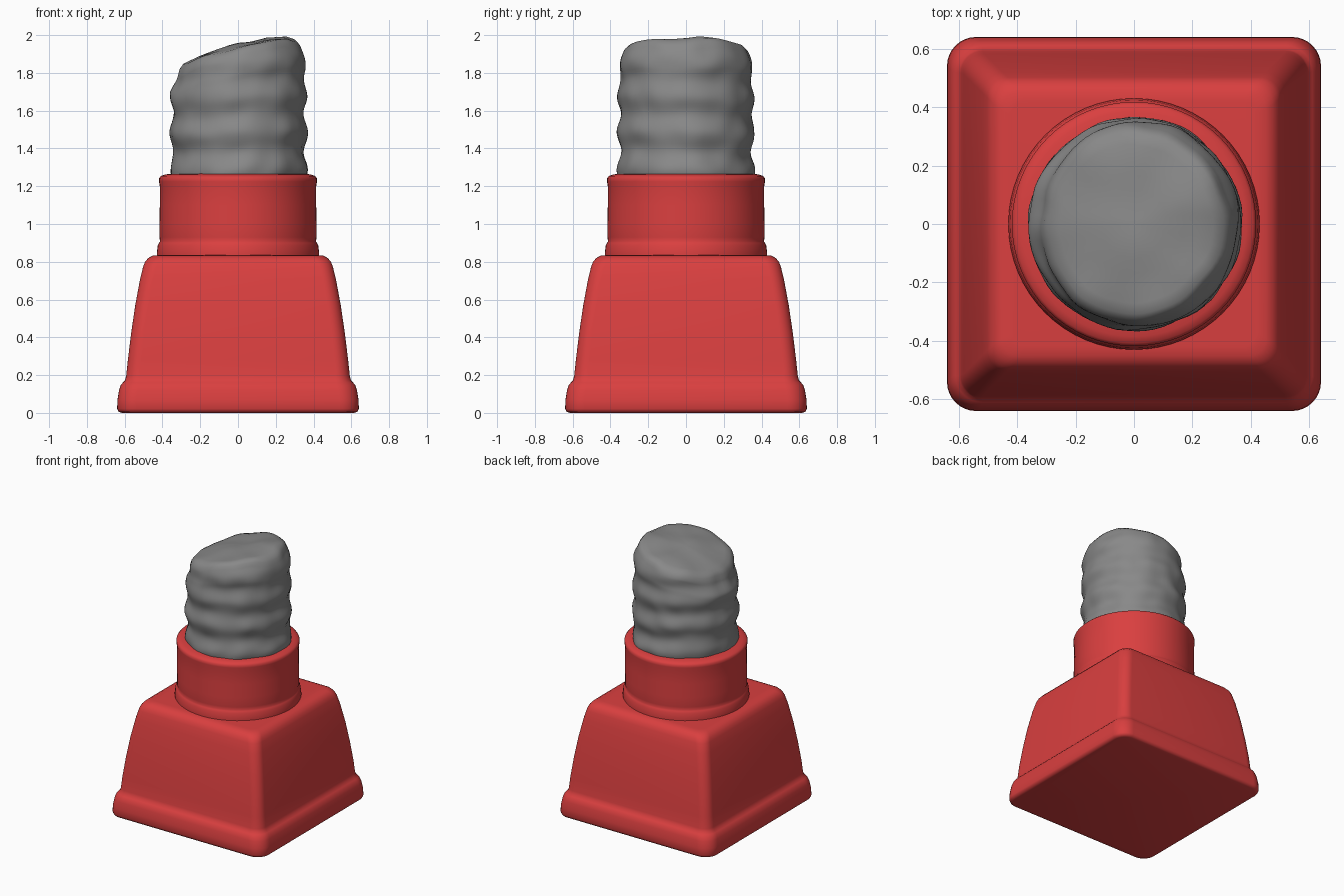
import bpy, bmesh, math
from mathutils import Vector, noise

if "Cube" in bpy.data.objects:
    bpy.data.objects.remove(bpy.data.objects["Cube"], do_unlink=True)


def make_material(name, color):
    mat = bpy.data.materials.new(name)
    mat.use_nodes = True
    mat.diffuse_color = color
    mat.node_tree.nodes["Principled BSDF"].inputs["Base Color"].default_value = color
    return mat


red = make_material("red plastic", (0.70, 0.05, 0.05, 1))
grey = make_material("stone grey", (0.25, 0.25, 0.25, 1))


def loft(name, rings, mat, angle):
    """Skin a stack of equal-length closed rings and cap both ends."""
    bm = bmesh.new()
    loops = [[bm.verts.new(p) for p in ring] for ring in rings]
    n = len(loops[0])
    for low, high in zip(loops, loops[1:]):
        for i in range(n):
            j = (i + 1) % n
            bm.faces.new((low[i], low[j], high[j], high[i]))
    bm.faces.new(loops[0][::-1])
    bm.faces.new(loops[-1])
    mesh = bpy.data.meshes.new(name)
    bm.to_mesh(mesh)
    bm.free()
    mesh.materials.append(mat)
    obj = bpy.data.objects.new(name, mesh)
    bpy.context.collection.objects.link(obj)
    bpy.ops.object.select_all(action='DESELECT')
    obj.select_set(True)
    bpy.context.view_layer.objects.active = obj
    bpy.ops.object.shade_smooth_by_angle(angle=math.radians(angle))
    return obj


def circle(r, z, n=64):
    return [(r * math.cos(a), r * math.sin(a), z)
            for a in (math.tau * i / n for i in range(n))]


def rounded_square(half, radius, z, steps=8):
    pts = []
    for corner in range(4):
        mid = math.pi / 4 + corner * math.pi / 2
        cx = math.copysign(half - radius, math.cos(mid))
        cy = math.copysign(half - radius, math.sin(mid))
        for k in range(steps + 1):
            a = (corner + k / steps) * math.pi / 2
            pts.append((cx + radius * math.cos(a), cy + radius * math.sin(a), z))
    return pts


# Square foot with a rounded lip and tapering body: half width, corner radius, height
base_profile = [
    (0.615, 0.08, 0), (0.632, 0.09, 0.006), (0.64, 0.10, 0.022), (0.638, 0.10, 0.07),
    (0.63, 0.10, 0.12), (0.622, 0.10, 0.145), (0.61, 0.09, 0.16), (0.598, 0.08, 0.172),
    (0.592, 0.075, 0.195), (0.583, 0.07, 0.28), (0.566, 0.07, 0.42), (0.544, 0.07, 0.57),
    (0.518, 0.07, 0.71), (0.502, 0.07, 0.775), (0.492, 0.07, 0.80), (0.475, 0.07, 0.82),
    (0.452, 0.06, 0.832), (0.42, 0.05, 0.835)]
loft("square_base", [rounded_square(*p) for p in base_profile], red, 50)

# Round collar with a stepped flange and a softly domed rim
collar_profile = [
    (0.43, 0.82), (0.43, 0.845), (0.425, 0.885), (0.418, 0.90), (0.413, 0.908),
    (0.416, 0.93), (0.416, 1.0), (0.414, 1.1), (0.414, 1.2), (0.418, 1.225),
    (0.418, 1.243), (0.408, 1.254), (0.385, 1.262), (0.34, 1.268), (0.2, 1.27)]
loft("round_collar", [circle(r, z) for r, z in collar_profile], red, 50)


# Rough stem: ribbed sides and a slanted, lumpy broken top
crown = [(-0.36, 1.80), (-0.30, 1.84), (-0.18, 1.90), (0.0, 1.955),
         (0.15, 1.982), (0.26, 1.988), (0.38, 1.94)]


def crown_height(x, y):
    x = max(-0.359, min(0.379, x))
    for (x0, z0), (x1, z1) in zip(crown, crown[1:]):
        if x <= x1:
            z = z0 + (z1 - z0) * (x - x0) / (x1 - x0)
            break
    return z - 0.25 * y * y + 0.012 * noise.noise(Vector((x * 6, y * 6, 2)))


def stem_ring(z):
    ring = []
    for i in range(72):
        a = math.tau * i / 72
        c, s = math.cos(a), math.sin(a)
        top = crown_height(0.34 * c, 0.34 * s) - 0.035
        h = 1.22 + (top - 1.22) * z
        rib = 0.009 * math.cos((h - 1.285 + 0.012 * math.sin(2 * a)) * math.tau / 0.195)
        lump = 0.011 * noise.noise(Vector((c * 3, s * 3, h * 9)))
        r = 0.354 + rib + lump - 0.022 * max(0, z - 0.85) / 0.15
        ring.append((r * c + 0.004, r * s, h))
    return ring


rows = 44
stem_rings = [stem_ring(k / rows) for k in range(rows + 1)]
rim = stem_rings[-1]
for f in (0.97, 0.91, 0.8, 0.65, 0.5, 0.35, 0.2, 0.08, 0.02):
    drop = 0.016 if f > 0.95 else 0
    stem_rings.append([(x * f, y * f, crown_height(x * f, y * f) - drop)
                       for x, y, z in rim])
loft("rough_stem", stem_rings, grey, 60)
